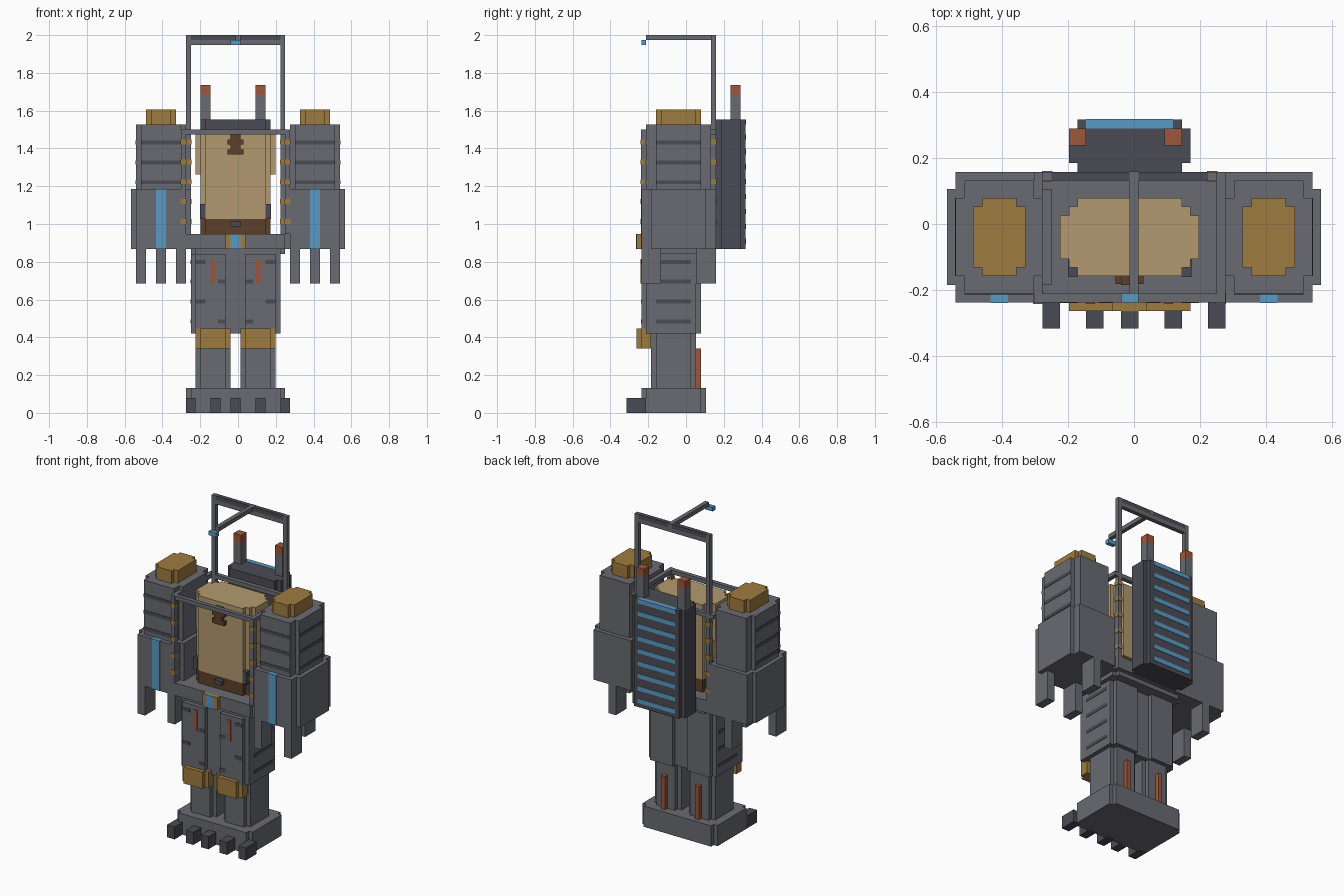
import bpy
import bmesh

V = 2 / 76  # one block of the grid

cube = bpy.data.objects.get("Cube")
if cube:
    bpy.data.objects.remove(cube)


def material(name, hex_code):
    rgb = [int(hex_code[i:i + 2], 16) / 255 for i in (0, 2, 4)]
    colour = [c / 12.92 if c < 0.04 else ((c + 0.055) / 1.055) ** 2.4 for c in rgb] + [1]
    mat = bpy.data.materials.new(name)
    mat.use_nodes = True
    mat.diffuse_color = colour
    mat.node_tree.nodes["Principled BSDF"].inputs["Base Color"].default_value = colour
    return mat


steel = material("steel grey", "6a6b72")
dark = material("dark grey", "4b4b55")
gold = material("ochre", "9f7b3f")
blue = material("light blue", "5a9ac4")
rust = material("rust red", "9c573c")
tan = material("tan", "b29a70")
brown = material("dark brown", "5c402b")


def block(name, x, y, z, mat, notch=(0, 0)):
    """Upright prism from grid ranges, with stepped corners when notched."""
    (x0, x1), (y0, y1), (z0, z1) = sorted(x), y, z
    a, b = notch
    if a:
        outline = [(x0 + a, y0), (x1 - a, y0), (x1 - a, y0 + b), (x1, y0 + b),
                   (x1, y1 - b), (x1 - a, y1 - b), (x1 - a, y1), (x0 + a, y1),
                   (x0 + a, y1 - b), (x0, y1 - b), (x0, y0 + b), (x0 + a, y0 + b)]
    else:
        outline = [(x0, y0), (x1, y0), (x1, y1), (x0, y1)]
    bm = bmesh.new()
    base = bm.faces.new([bm.verts.new(((px - 0.5) * V, py * V, z0 * V)) for px, py in outline])
    top = bmesh.ops.extrude_face_region(bm, geom=[base])["geom"]
    bmesh.ops.translate(bm, vec=(0, 0, (z1 - z0) * V),
                        verts=[g for g in top if isinstance(g, bmesh.types.BMVert)])
    bmesh.ops.recalc_face_normals(bm, faces=bm.faces)
    mesh = bpy.data.meshes.new(name)
    bm.to_mesh(mesh)
    bm.free()
    mesh.materials.append(mat)
    obj = bpy.data.objects.new(name, mesh)
    bpy.context.collection.objects.link(obj)
    return obj


def pair(name, x, y, z, mat, notch=(0, 0), shift=0):
    """Right-hand block and its mirrored left-hand twin."""
    block("right_" + name, x, y, z, mat, notch)
    block("left_" + name, [shift - v for v in x], y, z, mat, notch)


def arm(name, x, y, z, mat, notch=(0, 0)):
    pair(name, x, y, z, mat, notch, shift=1)


# Foot platform and toes
block("foot_base", (-10, 10), (-9, 4), (0, 5), steel, (1, 1))
for x in (-10, -5, -1, 4, 9):
    block("toe", (x, x + 2), (-12, -8), (0, 3), dark)

# Legs
pair("calf", (-8, -1), (-7, 2), (5, 17), steel, (1, 1))
pair("calf_piston", (-5, -4), (1, 3), (5, 13), rust)
pair("knee_guard", (-8, -1), (-10, -6), (13, 17), gold, (1, 1))
pair("thigh", (-9, -1), (-9, 3), (16, 32), steel, (1, 1))
block("thigh_joint", (-1, 1), (-8, 2), (16, 32), steel)
pair("thigh_piston", (-5, -4), (-9.2, -8), (26, 31), rust)
for z in (18, 22, 26, 30):
    span = (-8, -6) if z in (22, 30) else (-3.5, -2)
    pair("thigh_front_line", span, (-9.1, -9), (z, z + 0.8), dark)
    pair("thigh_side_line", (-9.1, -9), (-6, 1), (z, z + 0.8), dark)

# Waist, pelvis deck and belt
block("waist", (-9, 10), (-8, 5), (32, 33), steel, (1, 1))
block("pelvis_deck", (-11, 11), (-9, 6), (33, 36), steel, (1, 1))
block("belt_plate", (-2, 2), (-10, -9), (33, 36), gold)
block("belt_light", (-1, 1), (-10.1, -9), (33, 36), blue)

# Seated body
block("body_base", (-7, 7), (-6, 3), (36, 39), brown, (1, 1))
block("torso", (-7, 7), (-6, 3), (39, 57), tan, (1, 1))
block("shoulders", (-8, 8), (-5, 2), (48, 57), tan, (1, 1))
pair("grip", (-7.1, -6), (-6.1, -4), (39, 42), dark)
block("control_stick", (-1, 1), (-7, -6), (37.5, 38.5), dark)
block("emblem_middle", (-1, 1), (-7, -6), (52, 56), brown)
for z in (52, 54):
    block("emblem_wing", (-1.6, 1.6), (-6.9, -6), (z, z + 1), brown)

# Cockpit cage with hazard bands
pair("front_post", (-11, -10), (-9.1, -8), (36, 57), steel)
pair("side_rail", (-11, -10), (-9, 6), (56, 57), steel)
block("front_rail", (-10, 10), (-9, -8), (56, 57), steel)
block("back_rail", (-10, 10), (5, 6), (56, 57), steel)
for z in range(38, 56, 4):
    pair("hazard_band", (-11.1, -9.9), (-9.2, -7.9), (z, z + 1), gold)
    pair("back_hazard_band", (-10.1, -8.9), (4.9, 6.1), (z, z + 1), gold)

# Tall rear frame and overhead lamp
pair("rear_post", (-10, -9), (5, 6), (36, 76), steel)
block("frame_lower_bar", (-9, 9), (5, 6), (74, 75), steel)
block("frame_upper_bar", (-9, 9), (5, 6), (75, 76), dark)
block("lamp_beam", (0, 1), (-8, 6.05), (75, 76.02), steel)
block("lamp", (-1, 1), (-9, -8), (74, 75), blue)

# Arms
arm("upper_arm", (-20, -10), (-8, 5), (45, 58), steel, (1, 2))
arm("shoulder_cap", (-18, -12), (-6, 3), (58, 61), gold, (1, 1))
arm("forearm", (-21, -9), (-9, 6), (33, 45), steel, (1, 2))
arm("forearm_light", (-16, -14), (-9.1, -8), (33, 45.05), blue)
for z in (46, 50, 54):
    arm("arm_front_line", (-19, -11), (-8.1, -8), (z, z + 0.8), dark)
    arm("arm_side_line", (-20.1, -20), (-6, 3), (z, z + 0.8), dark)

# Fingers: two in front and a thumb behind
for x in (-20, -12):
    arm("finger", (x, x + 2), (-9, -5), (26, 33), steel)
arm("thumb", (-16, -14), (2, 6), (26, 33), steel)

# Backpack with glowing vents and exhausts
block("backpack", (-7, 7), (6, 12), (33, 59), dark, (1, 1))
for z in range(34, 59, 3):
    block("vent", (-5, 5), (11, 12.1), (z, z + 1.05), blue)
for x in (-7, 4):
    block("exhaust_pipe", (x, x + 2), (9, 11), (59, 64), steel)
    block("exhaust_tip", (x, x + 2), (9, 11), (64, 66), rust)
